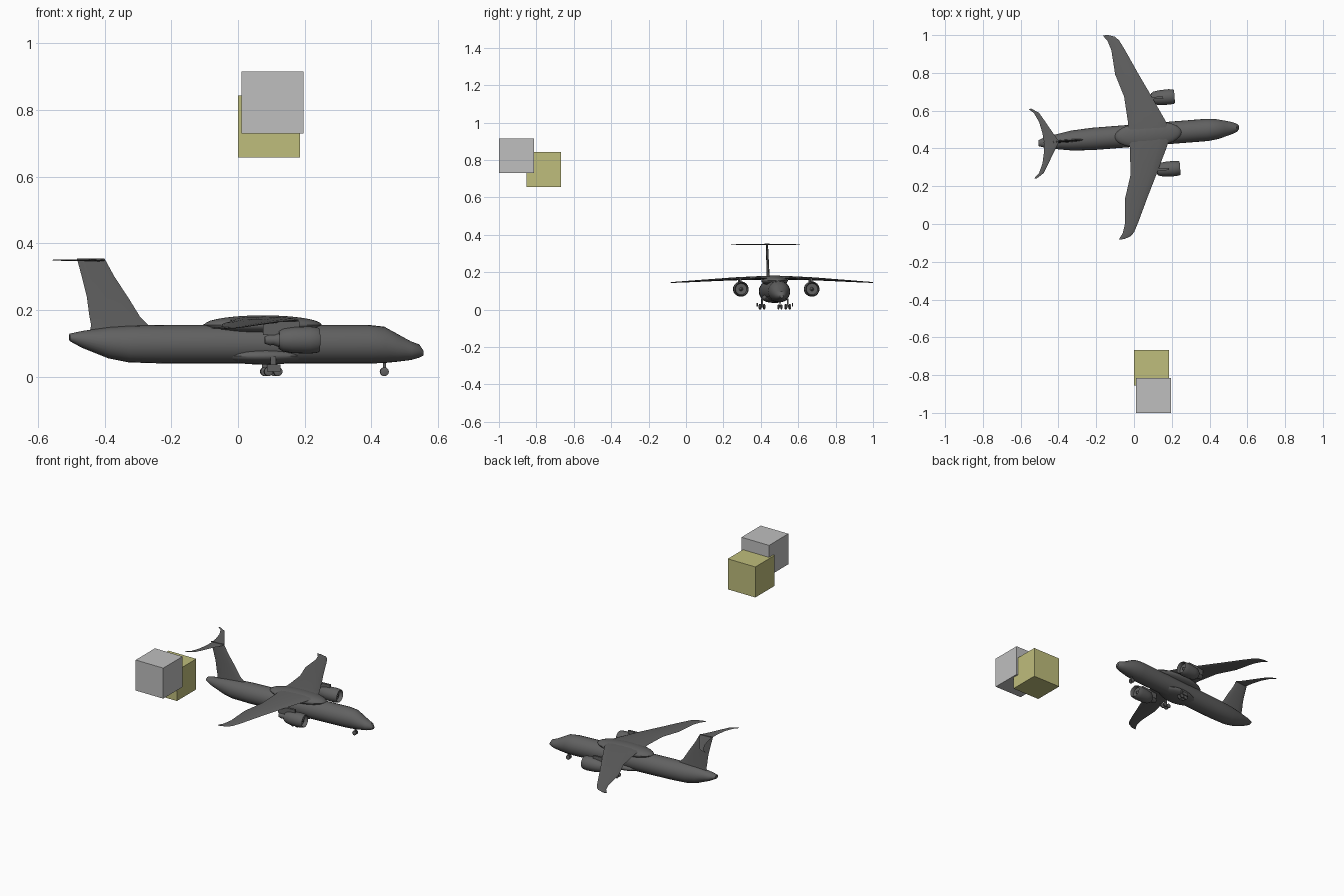
import bpy, bmesh, math
from mathutils import Vector, Matrix

cube = bpy.data.objects.get("Cube")
if cube:
    bpy.data.objects.remove(cube)


def material(name, rgb):
    m = bpy.data.materials.new(name)
    m.use_nodes = True
    m.diffuse_color = (*rgb, 1)
    m.node_tree.nodes["Principled BSDF"].inputs["Base Color"].default_value = (*rgb, 1)
    return m


DARK = material("dark grey", (0.12, 0.12, 0.12))
PALE = material("pale grey", (0.52, 0.52, 0.52))
OLIVE = material("soft yellow", (0.52, 0.51, 0.2))

# The aircraft is built nose towards +x, then yawed into place
PLACE = Matrix.Translation((0.03, 0.47, 0)) @ Matrix.Rotation(math.radians(4.5), 4, 'Z')
X, Y, Z = Vector((1, 0, 0)), Vector((0, 1, 0)), Vector((0, 0, 1))


def finish(name, bm, mat, place=PLACE, smooth=True):
    bmesh.ops.recalc_face_normals(bm, faces=bm.faces)
    me = bpy.data.meshes.new(name)
    bm.to_mesh(me)
    bm.free()
    me.materials.append(mat)
    ob = bpy.data.objects.new(name, me)
    bpy.context.collection.objects.link(ob)
    ob.matrix_world = place
    if smooth:
        bpy.ops.object.select_all(action='DESELECT')
        ob.select_set(True)
        bpy.context.view_layer.objects.active = ob
        bpy.ops.object.shade_smooth_by_angle(angle=math.radians(35))
    return ob


def ring(centre, u, v, n=24):
    """Ellipse of n points with half axes u and v."""
    return [Vector(centre) + u * math.cos(a) + v * math.sin(a)
            for a in (2 * math.pi * i / n for i in range(n))]


def loft(name, rings, mat=DARK):
    bm = bmesh.new()
    rows = [[bm.verts.new(p) for p in r] for r in rings]
    n = len(rows[0])
    for a, b in zip(rows, rows[1:]):
        for i in range(n):
            j = (i + 1) % n
            bm.faces.new((a[i], a[j], b[j], b[i]))
    bm.faces.new(rows[0])
    bm.faces.new(rows[-1])
    return finish(name, bm, mat)


def airfoil(lead, trail, offset, thick, span, up):
    """Lens-shaped section between leading and trailing edge, thickness along up."""
    mid = Vector(((lead + trail) / 2, 0, 0)) + offset
    return ring(mid + span, X * (lead - trail) / 2, up * thick / 2, 12)


def wing(name, half):
    """Full span from stations (span, lead, trail, height, thickness)."""
    both = [(-s, *r) for s, *r in reversed(half)] + half
    loft(name, [airfoil(l, t, Z * z, h, Y * s, Z) for s, l, t, z, h in both])


def box(name, lo, hi, mat=DARK, place=PLACE):
    bm = bmesh.new()
    bmesh.ops.create_cube(bm, size=1)
    lo, hi = Vector(lo), Vector(hi)
    for v in bm.verts:
        v.co = (lo + hi) / 2 + v.co * (hi - lo)
    return finish(name, bm, mat, place, False)


def blob(name, centre, radii):
    bm = bmesh.new()
    bmesh.ops.create_uvsphere(bm, u_segments=28, v_segments=14, radius=1)
    for v in bm.verts:
        v.co = Vector(centre) + v.co * Vector(radii)
    finish(name, bm, DARK)


# Fuselage: x, centre height, half height, half width
hull = [(-.537, .118, .011, .016), (-.50, .112, .025, .029), (-.42, .102, .047, .043),
        (-.36, .098, .055, .053), (-.25, .0975, .058, .059), (.36, .0975, .058, .059),
        (.41, .0955, .0545, .053), (.45, .0865, .0415, .043), (.49, .078, .028, .032),
        (.515, .077, .02, .022), (.527, .071, .008, .01)]
loft("fuselage", [ring((x, 0, z), Y * w, Z * h) for x, z, h, w in hull])

# Fairings over and under the wing root
blob("wing_fairing", (.045, 0, .155), (.177, .07, .029))
blob("belly_fairing", (.05, 0, .062), (.13, .07, .026))

# Wings and tail surfaces
wing("main_wing", [(.03, .155, -.06, .17, .022), (.07, .14, -.056, .17, .02),
                   (.21, .074, -.066, .165, .016), (.33, .016, -.104, .158, .012),
                   (.46, -.044, -.114, .150, .008), (.51, -.07, -.13, .147, .006),
                   (.53, -.09, -.145, .146, .005), (.542, -.125, -.153, .145, .003)])
wing("tailplane", [(.005, -.43, -.508, .349, .007), (.05, -.458, -.512, .349, .006),
                   (.11, -.492, -.525, .349, .005), (.16, -.522, -.548, .349, .004),
                   (.185, -.56, -.576, .350, .002)])
fin = [(.14, -.29, -.475, .016), (.155, -.30, -.472, .015), (.18, -.325, -.477, .013),
       (.24, -.362, -.485, .011), (.30, -.402, -.500, .010), (.355, -.432, -.515, .009)]
loft("tail_fin", [airfoil(l, t, Vector(), h, Z * z, Y) for z, l, t, h in fin])

# Engines: profiles of x and radius, from the rear round the intake lip to the spinner
nacelle = [(.078, .027), (.09, .034), (.12, .039), (.17, .041), (.194, .038), (.2, .035),
           (.194, .032), (.178, .030), (.176, .010), (.19, .002)]
core = [(.035, .011), (.05, .016), (.062, .015), (.085, .024)]
for side, s in (("left", 1), ("right", -1)):
    for part, profile in (("engine_nacelle", nacelle), ("engine_core", core)):
        loft(f"{side}_{part}", [ring((x, s * .19, .11), Y * r, Z * r) for x, r in profile])
    y = s * .19
    box(f"{side}_engine_pylon", (.03, y - .006, .125), (.14, y + .006, .166))


# Landing gear
def wheel(name, x, y, r, width):
    steps = [(-1, .7), (-.6, 1), (.6, 1), (1, .7)]
    loft(name, [ring((x, y + width / 2 * d, r + .002), X * r * k, Z * r * k, 16)
                for d, k in steps])


for side, s in (("left", 1), ("right", -1)):
    for i, x in enumerate((.056, .084)):
        for j, y in enumerate((.058, .08)):
            wheel(f"{side}_main_wheel_{i}{j}", x, s * y, .0135, .011)
    box(f"{side}_main_strut", (.062, s * .069 - .004, .012), (.078, s * .069 + .004, .06))
    box(f"{side}_gear_door", (.05, s * .094 - .002, .016), (.09, s * .094 + .002, .036))
    wheel(f"{side}_nose_wheel", .41, s * .008, .013, .009)
box("nose_strut", (.406, -.003, .012), (.415, .003, .06))

# Two loose cubes away from the aircraft
I = Matrix.Identity(4)
box("grey_cube", (.01, -1, .73), (.196, -.814, .916), PALE, I)
box("yellow_cube", (0, -.854, .657), (.186, -.668, .843), OLIVE, I)
